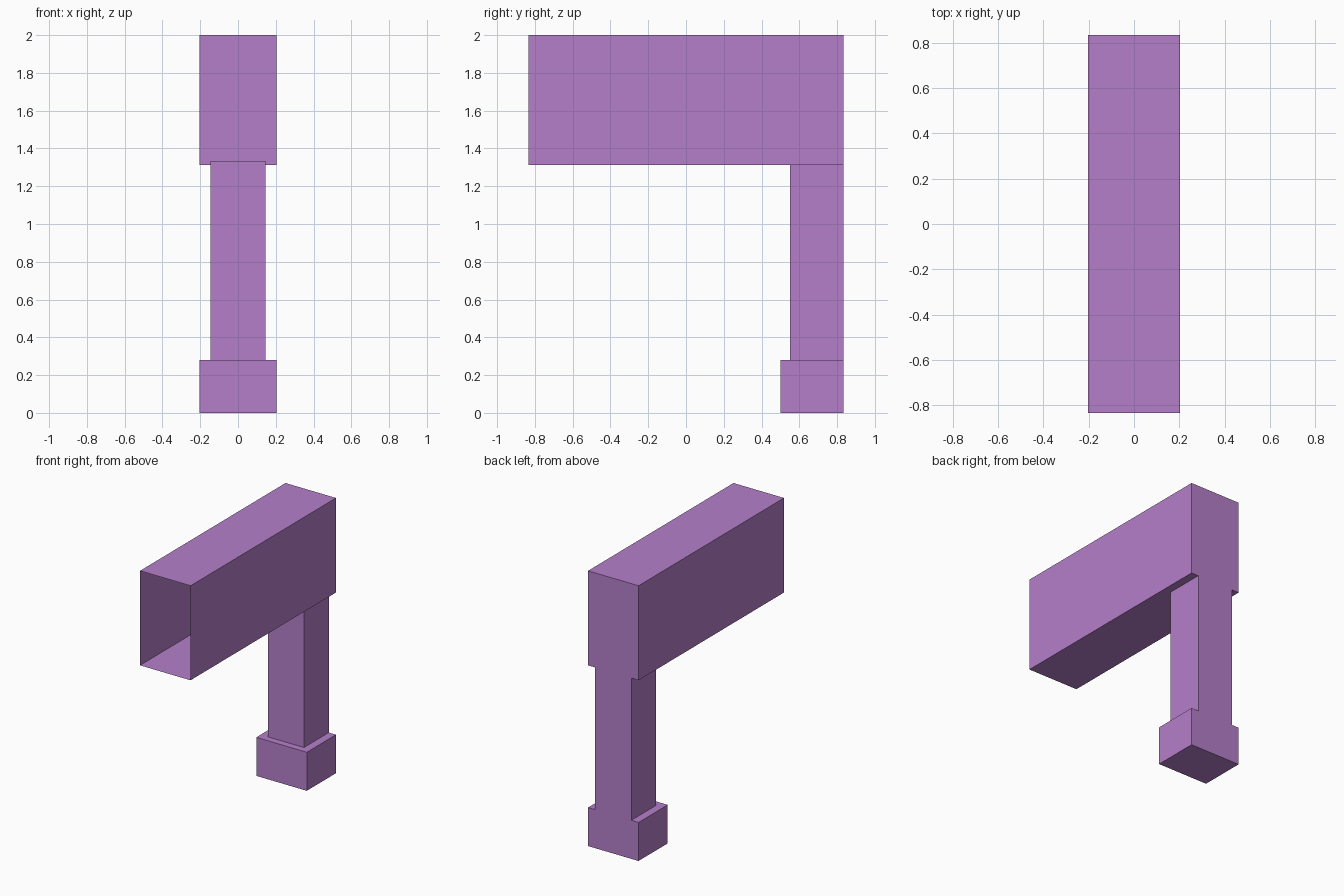
import bpy
import bmesh
from mathutils import Vector

cube = bpy.data.objects.get("Cube")
if cube:
    bpy.data.objects.remove(cube, do_unlink=True)

# Single flat colour
PURPLE = (0.462, 0.212, 0.591, 1.0)
purple = bpy.data.materials.new("soft_purple")
purple.use_nodes = True
purple.diffuse_color = PURPLE
purple.node_tree.nodes["Principled BSDF"].inputs["Base Color"].default_value = PURPLE

BACK = 0.835


def box(name, width, front, bottom, top, open_front=False):
    """Box centred on x, running from front to the shared back plane."""
    bm = bmesh.new()
    bmesh.ops.create_cube(bm, size=1)
    bmesh.ops.scale(bm, verts=bm.verts, vec=(width, BACK - front, top - bottom))
    bmesh.ops.translate(bm, verts=bm.verts,
                        vec=Vector((0, (BACK + front) / 2, (bottom + top) / 2)))
    if open_front:
        bm.normal_update()
        faces = [f for f in bm.faces if f.normal.y < -0.5]
        bmesh.ops.delete(bm, geom=faces, context="FACES_ONLY")
    mesh = bpy.data.meshes.new(name)
    bm.to_mesh(mesh)
    bm.free()
    mesh.materials.append(purple)
    obj = bpy.data.objects.new(name, mesh)
    bpy.context.collection.objects.link(obj)
    return obj


# Foot block, post that pokes slightly into the beam, hollow beam open in front
box("foot", 0.406, 0.50, 0.0, 0.28)
box("post", 0.29, 0.55, 0.28, 1.333)
box("hollow_beam", 0.406, -BACK, 1.313, 2.0, open_front=True)
